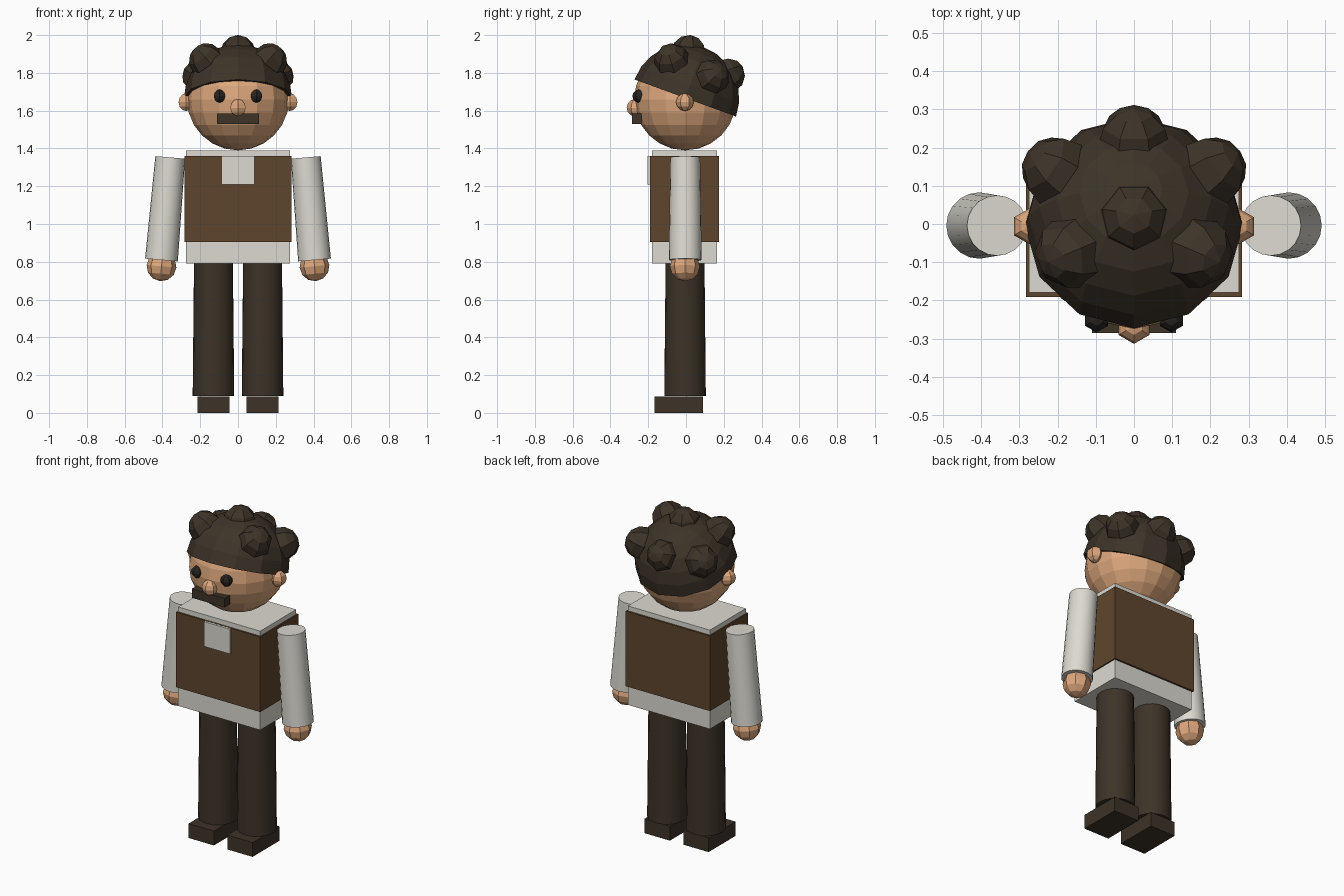
import bpy, bmesh
from math import pi
from mathutils import Matrix, Vector

cube = bpy.data.objects.get("Cube")
if cube:
    bpy.data.objects.remove(cube, do_unlink=True)


def material(name, rgb):
    lin = [((c / 255 + 0.055) / 1.055) ** 2.4 for c in rgb] + [1]
    m = bpy.data.materials.new(name)
    m.use_nodes = True
    m.diffuse_color = lin
    bsdf = m.node_tree.nodes["Principled BSDF"]
    bsdf.inputs["Base Color"].default_value = lin
    bsdf.inputs["Roughness"].default_value = 0.8
    return m


SKIN = material("skin", (222, 168, 125))
DARK = material("dark brown", (61, 51, 40))
EYE = material("eye black", (40, 36, 33))
VEST = material("vest brown", (95, 69, 45))
SHIRT = material("shirt white", (221, 218, 209))


def add(name, bm, mat, matrix):
    bm.transform(matrix)
    mesh = bpy.data.meshes.new(name)
    bm.to_mesh(mesh)
    bm.free()
    mesh.materials.append(mat)
    obj = bpy.data.objects.new(name, mesh)
    bpy.context.collection.objects.link(obj)
    return obj


def box(name, mat, center, size):
    bm = bmesh.new()
    bmesh.ops.create_cube(bm, size=1)
    return add(name, bm, mat, Matrix.Translation(center) @ Matrix.Diagonal((*size, 1)))


def ball(name, mat, center, radius, segs, rings, rot=Matrix()):
    bm = bmesh.new()
    bmesh.ops.create_uvsphere(bm, u_segments=segs, v_segments=rings, radius=radius)
    return add(name, bm, mat, Matrix.Translation(center) @ rot)


def tube(name, mat, center, r_bottom, r_top, length, tilt=0):
    bm = bmesh.new()
    bmesh.ops.create_cone(bm, cap_ends=True, segments=20, radius1=r_bottom,
                          radius2=r_top, depth=length)
    obj = add(name, bm, mat, Matrix.Translation(center) @ Matrix.Rotation(tilt, 4, 'Y'))
    # round sides, crisp caps
    for p in obj.data.polygons:
        p.use_smooth = len(p.vertices) == 4
    for e in obj.data.edges:
        a, b = (obj.data.vertices[i].co.z for i in e.vertices)
        e.use_edge_sharp = abs(a - b) < length / 2
    return obj


# Torso
Y = -0.008
box("shirt", SHIRT, (0, Y, 1.09), (0.55, 0.344, 0.6))
box("vest", VEST, (0, Y, 1.133), (0.566, 0.366, 0.455))
box("shirt_front", SHIRT, (0, -0.192, 1.285), (0.174, 0.022, 0.15))

# Limbs, mirrored
for side, s in (("left", 1), ("right", -1)):
    tube(side + "_leg", DARK, (s * 0.13, -0.005, 0.44), 0.11, 0.103, 0.7)
    box(side + "_shoe", DARK, (s * 0.13, -0.038, 0.0435), (0.17, 0.257, 0.087))
    tube(side + "_arm", SHIRT, (s * 0.382, -0.004, 1.081), 0.087, 0.079, 0.545, -s * 0.085)
    ball(side + "_hand", SKIN, (s * 0.405, -0.006, 0.776), 0.079, 8, 6,
         Matrix.Rotation(-s * 0.085, 4, 'Y'))
    ball(side + "_ear", SKIN, (s * 0.274, -0.006, 1.645), 0.047, 6, 6)
    ball(side + "_eye", EYE, (s * 0.098, -0.249, 1.677), 0.035, 6, 6)

# Head and face
ball("head", SKIN, (0, -0.004, 1.66), 0.27, 16, 12)
ball("nose", SKIN, (0, -0.267, 1.615), 0.047, 6, 6)
box("moustache", DARK, (0, -0.26, 1.557), (0.22, 0.05, 0.055))

# Hair cap: half a sphere tipped back
crown = Vector((0, -0.004, 1.667))
bm = bmesh.new()
bmesh.ops.create_uvsphere(bm, u_segments=12, v_segments=12, radius=0.286)
cut = bmesh.ops.bisect_plane(bm, geom=bm.verts[:] + bm.edges[:] + bm.faces[:],
                             plane_co=(0, 0, 0), plane_no=(0, 0, 1), clear_inner=True)
bmesh.ops.holes_fill(bm, edges=[e for e in bm.edges if e.is_boundary], sides=0)
bmesh.ops.recalc_face_normals(bm, faces=bm.faces[:])
add("hair_cap", bm, DARK, Matrix.Translation(crown) @ Matrix.Rotation(-0.35, 4, 'X'))

# Curls sit on the cap and point outwards
curls = [(0, 0.02, 0.238), (0, 0.22, 0.12)]
for s in (1, -1):
    curls += [(s * 0.165, -0.07, 0.195), (s * 0.2, 0.14, 0.11)]
for i, offset in enumerate(curls):
    out = Vector(offset)
    rot = out.to_track_quat('Z', 'Y').to_matrix().to_4x4() @ Matrix.Rotation(i * pi / 7, 4, 'Z')
    ball("curl_%d" % (i + 1), DARK, crown + out, 0.096, 7, 6, rot)
